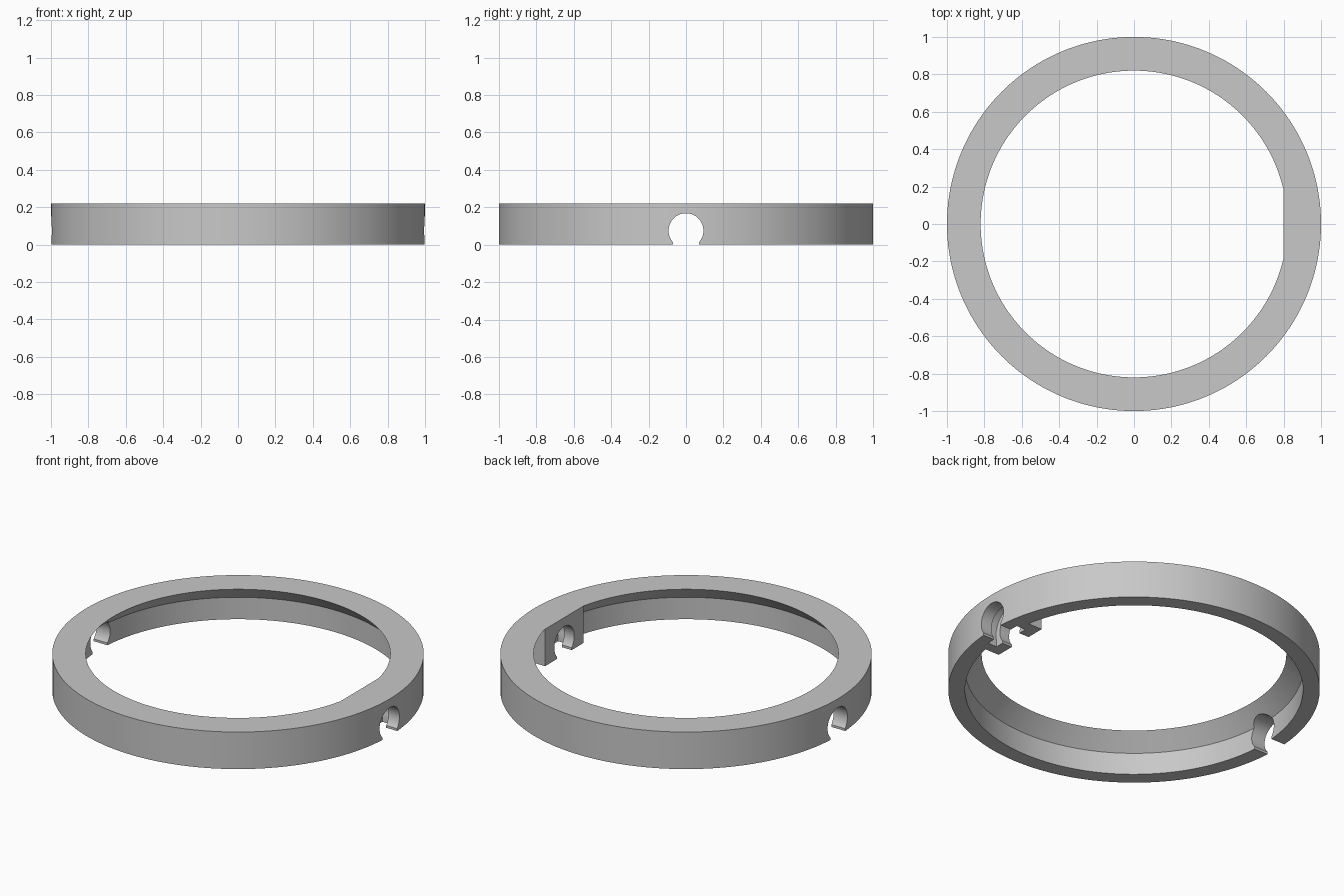
import bpy
import bmesh
import math

default = bpy.data.objects.get("Cube")
if default:
    bpy.data.objects.remove(default, do_unlink=True)

HEIGHT = 0.22
SEGMENTS = 160

grey = bpy.data.materials.new("plain grey")
grey.use_nodes = True
grey.diffuse_color = (0.58, 0.58, 0.58, 1)
grey.node_tree.nodes["Principled BSDF"].inputs["Base Color"].default_value = grey.diffuse_color


def finish(bm, name):
    """Turn a bmesh into a linked object."""
    bmesh.ops.recalc_face_normals(bm, faces=bm.faces)
    mesh = bpy.data.meshes.new(name)
    bm.to_mesh(mesh)
    bm.free()
    mesh.materials.append(grey)
    obj = bpy.data.objects.new(name, mesh)
    bpy.context.collection.objects.link(obj)
    return obj


def lathe(name, profile):
    """Revolve a closed (radius, z) profile around the z axis."""
    bm = bmesh.new()
    loops = []
    for i in range(SEGMENTS):
        a = 2 * math.pi * i / SEGMENTS
        loops.append([bm.verts.new((r * math.cos(a), r * math.sin(a), z)) for r, z in profile])
    for i, loop in enumerate(loops):
        after = loops[(i + 1) % SEGMENTS]
        for j in range(len(profile)):
            k = (j + 1) % len(profile)
            bm.faces.new((loop[j], after[j], after[k], loop[k]))
    return finish(bm, name)


def extrude_x(name, outline, x0, x1):
    """Extrude a closed (y, z) outline along the x axis."""
    bm = bmesh.new()
    face = bm.faces.new([bm.verts.new((x0, y, z)) for y, z in outline])
    moved = bmesh.ops.extrude_face_region(bm, geom=[face])["geom"]
    bmesh.ops.translate(bm, vec=(x1 - x0, 0, 0),
                        verts=[v for v in moved if isinstance(v, bmesh.types.BMVert)])
    return finish(bm, name)


def keyhole(radius, half_slot, centre_z=0.075):
    """Round hole whose lower side opens downward through a slot."""
    start = -math.acos(half_slot / radius)
    sweep = math.pi - 2 * start
    arc = [start + sweep * i / 40 for i in range(41)]
    points = [(radius * math.cos(a), centre_z + radius * math.sin(a)) for a in arc]
    return points + [(-half_slot, -0.1), (half_slot, -0.1)]


def combine(target, tool, operation):
    mod = target.modifiers.new(operation, "BOOLEAN")
    mod.operation = operation
    mod.solver = "EXACT"
    mod.object = tool
    bpy.context.view_layer.objects.active = target
    bpy.ops.object.modifier_apply(modifier=mod.name)
    bpy.data.objects.remove(tool, do_unlink=True)


# Ring with a sloped inner lip above a straight bore
ring = lathe("ring", [(1, 0), (1, HEIGHT), (0.82, HEIGHT), (0.91, 0.13), (0.91, 0)])

# Flat-faced block inside the left wall
w = 0.18
block = extrude_x("inner_block", [(-w, 0), (w, 0), (w, HEIGHT), (-w, HEIGHT)], 0.80, 0.95)
combine(ring, block, "UNION")

# Keyhole openings through both sides
for side in (-1, 1):
    hole = extrude_x("hole_cutter", keyhole(0.093, 0.07), side * 0.7, side * 1.1)
    combine(ring, hole, "DIFFERENCE")

# Wider groove between the outer wall and the block's inner flange
groove = extrude_x("groove_cutter", keyhole(0.125, 0.12), 0.865, 0.925)
combine(ring, groove, "DIFFERENCE")

# Smooth round walls, crisp edges
bpy.ops.object.select_all(action="DESELECT")
ring.select_set(True)
bpy.context.view_layer.objects.active = ring
bpy.ops.object.shade_smooth_by_angle(angle=math.radians(30))
